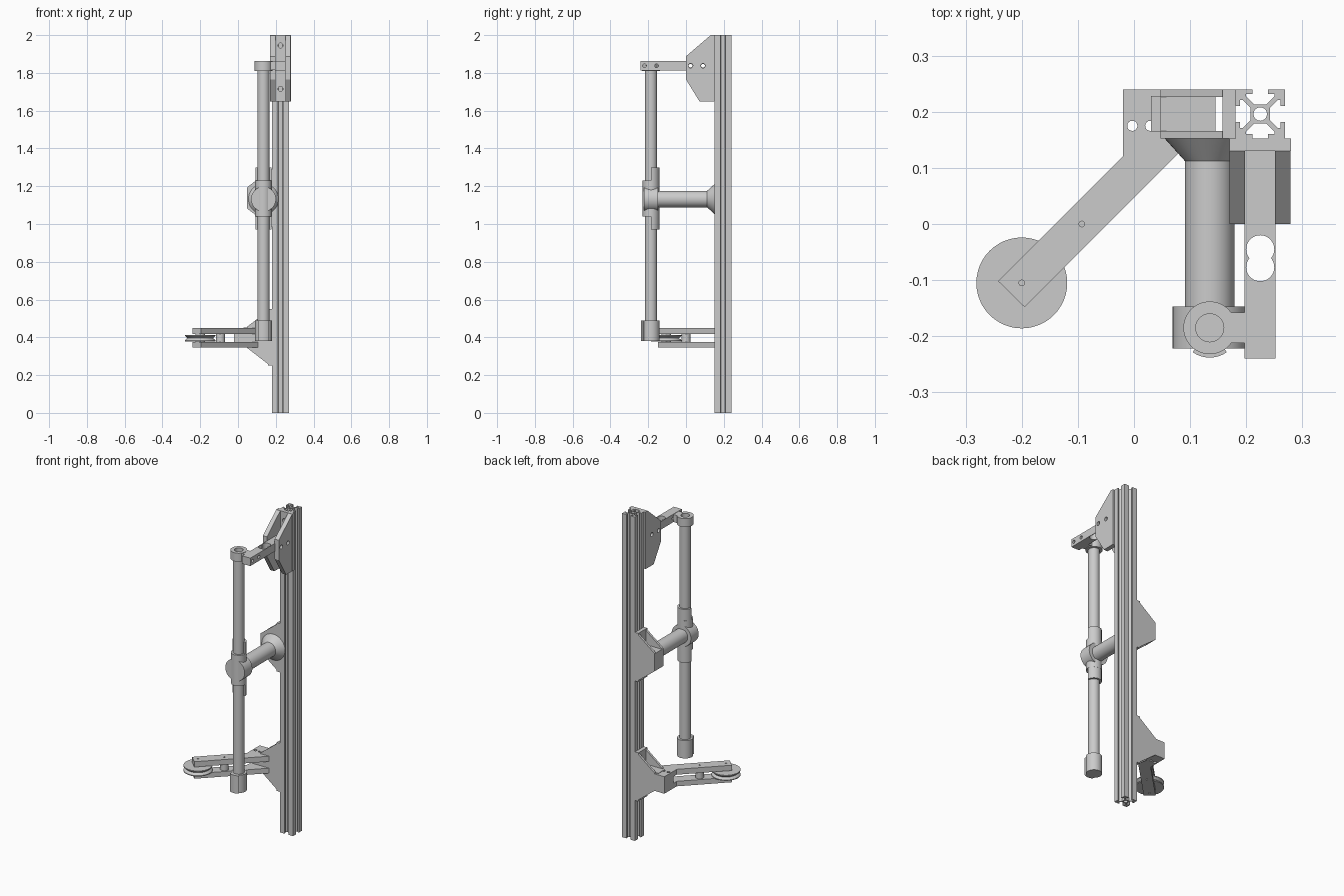
import bpy, bmesh
from math import cos, sin, pi, radians

if "Cube" in bpy.data.objects:
    bpy.data.objects.remove(bpy.data.objects["Cube"])


def place(axis, a, b, h):
    # profile coordinates: z -> (x, y), x -> (y, z), y -> (x, z)
    return {'z': (a, b, h), 'x': (h, a, b), 'y': (a, h, b)}[axis]


def loft(name, axis, rings, smooth=False):
    """Closed solid through a list of (profile points, height) rings."""
    bm = bmesh.new()
    loops = [[bm.verts.new(place(axis, a, b, h)) for a, b in pts] for pts, h in rings]
    n = len(loops[0])
    for lo, hi in zip(loops, loops[1:]):
        for i in range(n):
            j = (i + 1) % n
            bm.faces.new((lo[i], lo[j], hi[j], hi[i]))
    bm.faces.new(loops[0][::-1])
    bm.faces.new(loops[-1])
    bmesh.ops.recalc_face_normals(bm, faces=bm.faces)
    me = bpy.data.meshes.new(name)
    bm.to_mesh(me)
    bm.free()
    ob = bpy.data.objects.new(name, me)
    bpy.context.collection.objects.link(ob)
    if smooth:
        soften(ob)
    return ob


def select(ob):
    bpy.ops.object.select_all(action='DESELECT')
    ob.select_set(True)
    bpy.context.view_layer.objects.active = ob


def soften(ob):
    select(ob)
    bpy.ops.object.shade_smooth_by_angle(angle=radians(30))


def prism(name, axis, pts, lo, hi):
    return loft(name, axis, [(pts, lo), (pts, hi)])


def box(name, x0, x1, y0, y1, z0, z1):
    return prism(name, 'z', [(x0, y0), (x1, y0), (x1, y1), (x0, y1)], z0, z1)


def arc(c, r, a0=0, a1=360, n=48):
    m = n if a1 - a0 == 360 else n - 1
    return [(c[0] + r * cos(radians(a0 + (a1 - a0) * i / m)),
             c[1] + r * sin(radians(a0 + (a1 - a0) * i / m))) for i in range(n)]


def turned(name, axis, c, steps):
    return loft(name, axis, [(arc(c, r), h) for r, h in steps], True)


def drill(ob, axis, holes, lo, hi):
    for a, b, r in holes:
        cutter = prism("hole_cutter", axis, arc((a, b), r, n=32), lo, hi)
        cutter.hide_render = True
        mod = ob.modifiers.new("hole", 'BOOLEAN')
        mod.operation, mod.solver, mod.object = 'DIFFERENCE', 'EXACT', cutter
        select(ob)
        bpy.ops.object.modifier_apply(modifier=mod.name)
        bpy.data.objects.remove(cutter)
    soften(ob)


# slotted upright rail
side = [(-.014, .044), (-.014, .036), (-.025, .036), (-.025, .031), (-.011, .017), (.011, .017),
        (.025, .031), (.025, .036), (.014, .036), (.014, .044), (.044, .044)]
section = []
for k in range(4):
    c, s = (1, 0, -1, 0)[k], (0, -1, 0, 1)[k]
    section += [(.225 + x * c - y * s, .196 + x * s + y * c) for x, y in side]
rail = prism("upright_rail", 'z', section, 0, 2)
drill(rail, 'z', [(.225, .196, .012)], -.1, 2.1)

# top bracket: back plate and two cheeks
plate = box("top_bracket_plate", .17, .28, .13, .152, 1.648, 2)
drill(plate, 'y', [(.225, 1.945, .013), (.225, 1.715, .013)], .1, .2)
cheek = [(.131, 2), (0, 1.888), (0, 1.765), (.072, 1.648), (.131, 1.648)]
for name, x in (("left", .17), ("right", .251)):
    ob = prism("top_bracket_cheek_" + name, 'x', cheek, x, x + .028)
    drill(ob, 'x', [(.024, 1.838, .012), (.09, 1.838, .012)], x - .1, x + .1)

# top arm with adjustment slot and cross holes
arm = box("top_arm", .197, .252, -.24, .131, 1.813, 1.862)
drill(arm, 'z', [(.225, -.045, .025), (.225, -.077, .025)], 1.7, 1.9)
drill(arm, 'x', [(y, 1.838, .01) for y in (-.22, -.156, .024, .09)], .1, .3)

# vertical pole with top collar and bottom cap
P = (.135, -.185)
turned("vertical_pole", 'z', P, [(.032, .4), (.032, 1.835)])
collar = turned("top_collar", 'z', P, [(.047, 1.81), (.047, 1.862)])
drill(collar, 'z', [(*P, .025)], 1.835, 1.9)
box("collar_bridge", .168, .198, -.212, -.158, 1.814, 1.86)
turned("bottom_cap", 'z', P, [(.045, .38), (.045, .49)])
lip = arc(P, .053, 235, 305, 16) + arc(P, .04, 235, 305, 16)[::-1]
soften(prism("bottom_cap_lip", 'z', lip, .38, .49))

# centre hub, split sleeve and horizontal tube
M = (.135, 1.132)
hub = turned("centre_hub", 'y', M, [(.066, -.222), (.066, -.147)])
drill(hub, 'y', [(*M, .012)], -.3, -.2)
turned("sleeve", 'z', P, [(.044, 1.04), (.044, 1.23)])
soften(prism("sleeve_rear_half", 'z', arc(P, .0435, 0, 180, 25), .97, 1.3))
turned("horizontal_tube", 'y', M, [(.044, -.16), (.044, .112), (.08, .152)])

# side brackets for the tube and the pulley arm
for name, z, left in (("middle", 1.138, .047), ("lower", .4, .03)):
    box(name + "_bracket_plate", .158, .181, .152, .24, z - .15, z + .15)
    fin = [(.17, z - .15), (.047, z - .055), (.047, z + .055), (.17, z + .15)]
    for part, y in (("front", .152), ("back", .226)):
        prism(f"{name}_bracket_fin_{part}", 'y', fin, y, y + .014)
    box(name + "_bracket_core", left, .145, .165, .228, z - .055, z + .053)

# forked pulley arm
fork = [(.105, .152), (-.195, -.148), (-.242, -.102), (-.02, .12), (-.02, .24), (.047, .24), (.047, .152)]
bolts = [(-.003, .175, .009), (.029, .175, .009), (-.093, 0, .005), (-.2, -.105, .005)]
for name, z0, z1 in (("lower", .345, .376), ("upper", .417, .45)):
    ob = prism("fork_plate_" + name, 'z', fork, z0, z1)
    drill(ob, 'z', bolts, .3, .5)
block = box("fork_root", -.02, .047, .152, .24, .37, .42)
drill(block, 'z', bolts[:2], .3, .5)
turned("fork_spacer", 'z', (-.093, 0), [(.024, .37), (.024, .42)])

# grooved pulley and its axle
turned("pulley", 'z', (-.2, -.105), [(.025, .374), (.025, .379), (.081, .379), (.081, .384), (.068, .396),
                                     (.081, .408), (.081, .413), (.025, .413), (.025, .419)])
